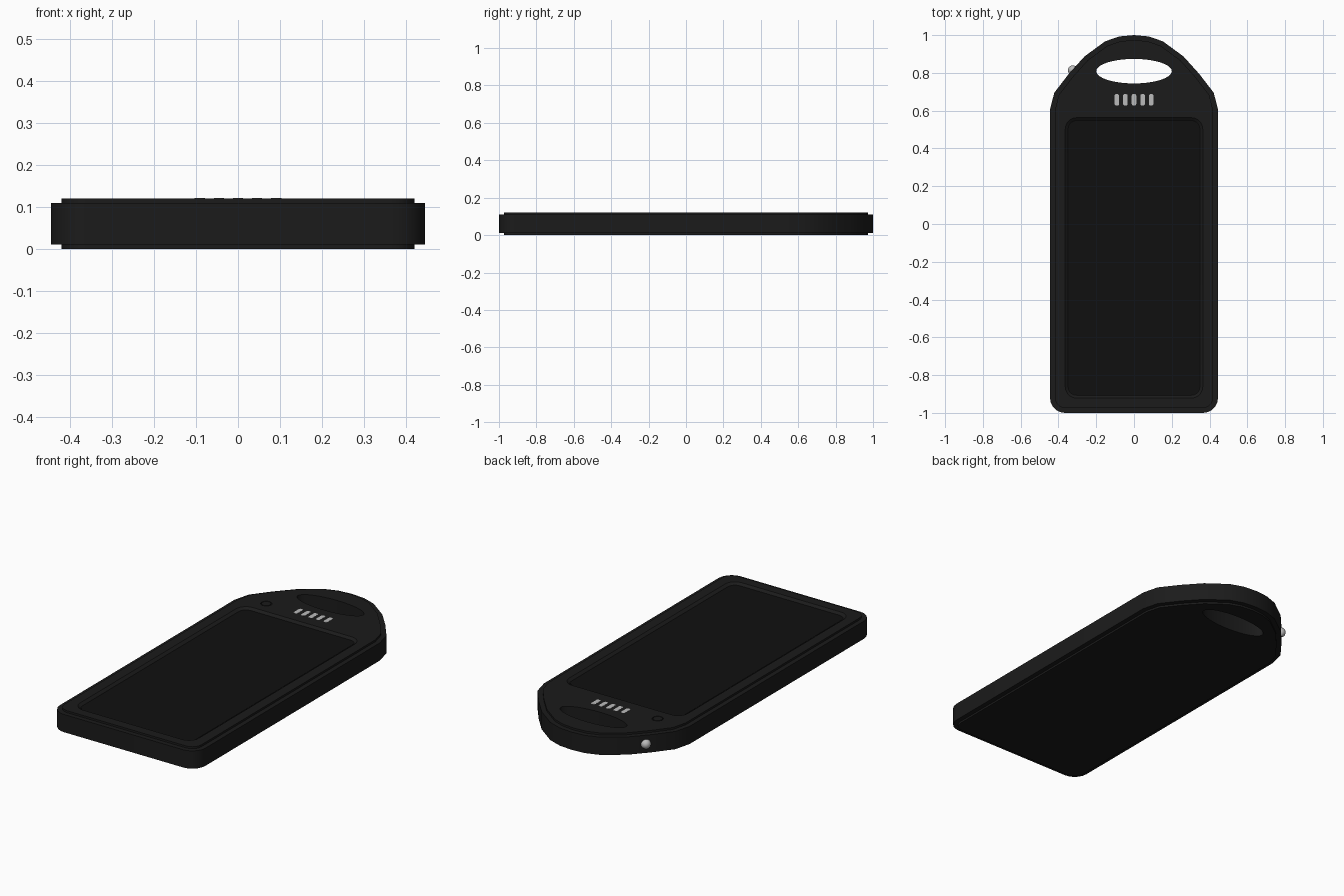
import bpy, bmesh
from math import sin, cos, pi
from mathutils import Vector

if "Cube" in bpy.data.objects:
    bpy.data.objects.remove(bpy.data.objects["Cube"])


def material(name, v):
    m = bpy.data.materials.new(name)
    m.diffuse_color = (v, v, v, 1)
    m.use_nodes = True
    m.node_tree.nodes["Principled BSDF"].inputs["Base Color"].default_value = m.diffuse_color
    return m


CASE = material("black_rubber", 0.011)
CELL = material("dark_cell", 0.005)
LAMP = material("light_grey", 0.5)


def rounded_rect(x0, x1, y0, y1, r, n=5):
    pts = []
    for cx, cy, a in ((x1 - r, y1 - r, 0), (x0 + r, y1 - r, 1),
                      (x0 + r, y0 + r, 2), (x1 - r, y0 + r, 3)):
        for i in range(n + 1):
            t = (a + i / n) * pi / 2
            pts.append((cx + r * cos(t), cy + r * sin(t)))
    return pts


def ellipse(cx, cy, rx, ry, n=40):
    return [(cx + rx * cos(2 * pi * i / n), cy + ry * sin(2 * pi * i / n)) for i in range(n)]


def inset(pts, d):
    """Mitred inward offset of a counter-clockwise outline."""
    out = []
    for i, p in enumerate(pts):
        p, a, b = Vector(p), Vector(pts[i - 1]), Vector(pts[(i + 1) % len(pts)])
        u, v = (p - a).normalized(), (b - p).normalized()
        n1, n2 = Vector((-u.y, u.x)), Vector((-v.y, v.x))
        out.append(tuple(p + (n1 + n2) * d / (1 + n1.dot(n2))))
    return out


def loft(name, rings, mat=None):
    """Closed solid through (outline, z) rings, bottom to top."""
    bm = bmesh.new()
    loops = [[bm.verts.new((x, y, z)) for x, y in pts] for pts, z in rings]
    n = len(loops[0])
    for lo, hi in zip(loops, loops[1:]):
        for i in range(n):
            j = (i + 1) % n
            bm.faces.new((lo[i], lo[j], hi[j], hi[i]))
    bm.faces.new(loops[0][::-1])
    bm.faces.new(loops[-1])
    bmesh.ops.recalc_face_normals(bm, faces=bm.faces)
    me = bpy.data.meshes.new(name)
    bm.to_mesh(me)
    bm.free()
    ob = bpy.data.objects.new(name, me)
    bpy.context.collection.objects.link(ob)
    if mat:
        me.materials.append(mat)
    return ob


def activate(ob):
    bpy.ops.object.select_all(action='DESELECT')
    ob.select_set(True)
    bpy.context.view_layer.objects.active = ob


def cut(ob, cutter):
    cutter.hide_render = True
    m = ob.modifiers.new("cut", 'BOOLEAN')
    m.operation, m.solver, m.object = 'DIFFERENCE', 'EXACT', cutter
    activate(ob)
    bpy.ops.object.modifier_apply(modifier=m.name)
    bpy.data.objects.remove(cutter)


def smooth(ob):
    activate(ob)
    bpy.ops.object.shade_smooth_by_angle(angle=0.6)


# Case outline: rounded bottom corners, faceted arched head
W, R = 0.445, 0.08
half = [(W, 0.605), (0.422, 0.695), (0.345, 0.795), (0.262, 0.887), (0.153, 0.967), (0.078, 0.993)]
base = [(W - R + R * sin(t), -1 + R - R * cos(t)) for t in [i * pi / 10 for i in range(6)]]
right = base + half
outline = right + [(0, 1.0)] + [(-x, y) for x, y in reversed(right)]
inner = inset(outline, 0.026)

# Case body with stepped front and back plates
body = loft("case", [(inner, 0), (inner, 0.011), (outline, 0.011),
                     (outline, 0.109), (inner, 0.109), (inner, 0.12)], CASE)

# Carrying hole
hole = ellipse(0, 0.809, 0.2, 0.065)
cut(body, loft("hole_cutter", [(hole, -0.1), (hole, 0.2)]))

# Panel recess with sloped rim
rim = rounded_rect(-0.364, 0.364, -0.922, 0.563, 0.06)
floor = inset(rim, 0.015)
cut(body, loft("recess_cutter", [(floor, 0.108), (rim, 0.12), (rim, 0.15)]))

# Ring groove around the power button
groove = ellipse(-0.275, 0.64, 0.029, 0.029, 24)
cut(body, loft("groove_cutter", [(groove, 0.114), (groove, 0.15)]))
smooth(body)

# Solar panel
panel = inset(floor, 0.002)
smooth(loft("solar_panel", [(panel, 0.105), (panel, 0.1095)], CELL))

# Power button
cap = ellipse(-0.275, 0.64, 0.024, 0.024, 24)
smooth(loft("power_button", [(cap, 0.112), (cap, 0.12)], CASE))

# Row of indicator lights
for i in range(5):
    x = (i - 2) * 0.0455
    slot = rounded_rect(x - 0.012, x + 0.012, 0.627, 0.688, 0.009, 4)
    smooth(loft(f"indicator_{i + 1}", [(slot, 0.115), (slot, 0.1208)], LAMP))

# Side lamp on the sloping shoulder
bpy.ops.mesh.primitive_uv_sphere_add(segments=20, ring_count=12, radius=0.026,
                                     location=(-0.324, 0.814, 0.06))
lamp = bpy.context.object
lamp.name = "side_lamp"
lamp.data.materials.append(LAMP)
smooth(lamp)
